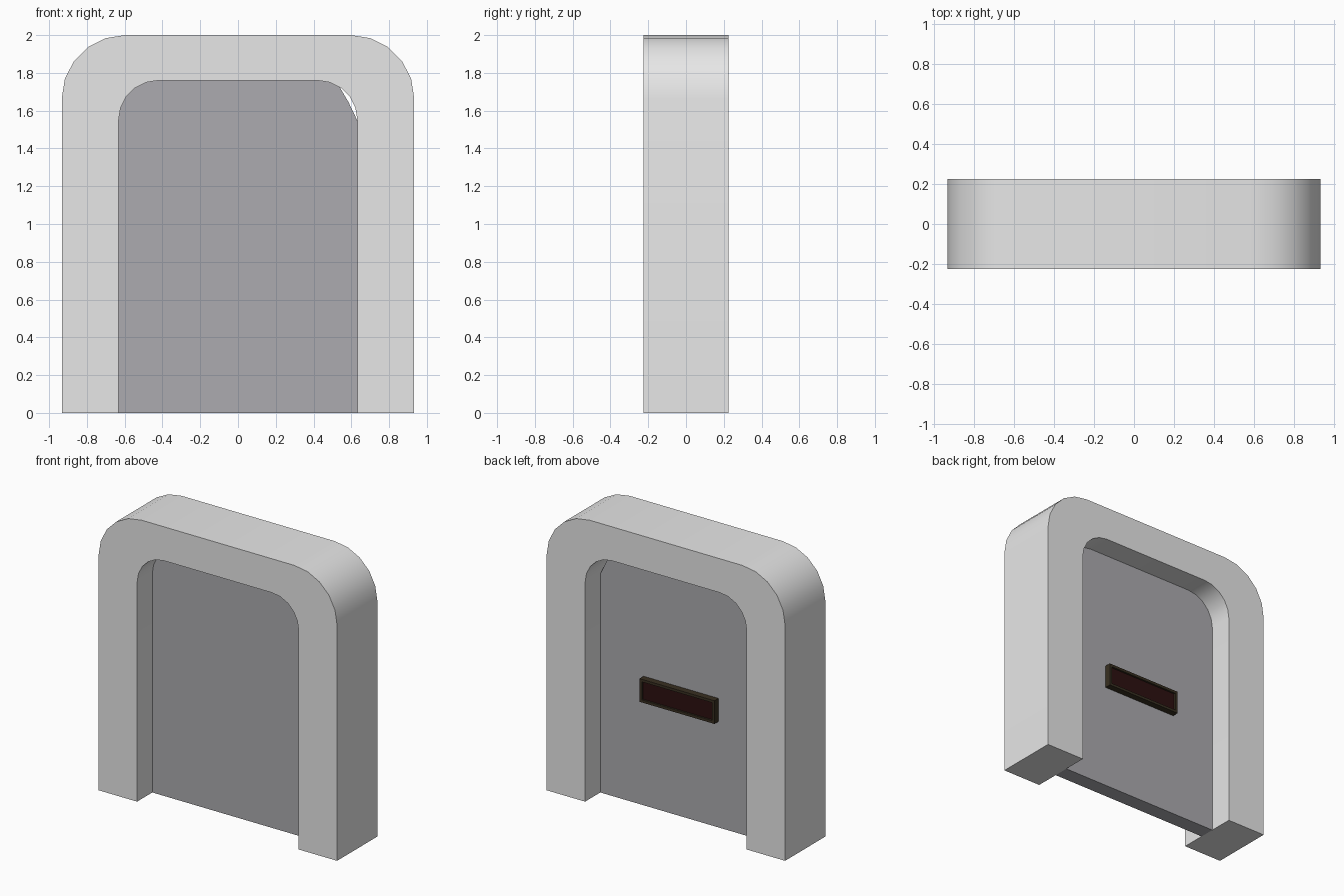
import bpy, bmesh, math

if "Cube" in bpy.data.objects:
    bpy.data.objects.remove(bpy.data.objects["Cube"])


def material(name, rgb):
    m = bpy.data.materials.new(name)
    m.diffuse_color = (*rgb, 1)
    m.use_nodes = True
    m.node_tree.nodes["Principled BSDF"].inputs["Base Color"].default_value = m.diffuse_color
    return m


stone = material("light grey", (0.8, 0.8, 0.8))
slab = material("slate grey", (0.412, 0.407, 0.432))
trim = material("dark brown", (0.040, 0.029, 0.015))
glass = material("dark red", (0.025, 0.005, 0.005))


def arc(cx, cz, r, a0, a1, n=5):
    pts = []
    for i in range(n + 1):
        a = math.radians(a0 + (a1 - a0) * i / n)
        pts.append((cx + r * math.cos(a), cz + r * math.sin(a)))
    return pts


def arch(half_w, top, r):
    # right foot, round corners, left foot
    return ([(half_w, 0)] + arc(half_w - r, top - r, r, 0, 90)
            + arc(-half_w + r, top - r, r, 90, 180) + [(-half_w, 0)])


def finish(name, bm, mats):
    bmesh.ops.recalc_face_normals(bm, faces=bm.faces)
    me = bpy.data.meshes.new(name)
    bm.to_mesh(me)
    bm.free()
    for m in mats:
        me.materials.append(m)
    ob = bpy.data.objects.new(name, me)
    bpy.context.collection.objects.link(ob)
    bpy.ops.object.select_all(action='DESELECT')
    ob.select_set(True)
    bpy.context.view_layer.objects.active = ob
    bpy.ops.object.shade_smooth_by_angle(angle=math.radians(30))
    return ob


def prism(name, pts, y0, y1, mat):
    bm = bmesh.new()
    face = bm.faces.new([bm.verts.new((x, y0, z)) for x, z in pts])
    ext = bmesh.ops.extrude_face_region(bm, geom=[face], use_keep_orig=True)
    verts = [v for v in ext["geom"] if isinstance(v, bmesh.types.BMVert)]
    bmesh.ops.translate(bm, verts=verts, vec=(0, y1 - y0, 0))
    return finish(name, bm, [mat])


# door surround
outer = arch(0.933, 2.0, 0.335)
inner = arch(0.632, 1.76, 0.21)
prism("door_frame", outer + inner[::-1], -0.225, 0.225, stone)

# door slab, its right shoulder cut a little short of the frame
door = list(inner)
door[1:4] = [(0.632, 1.547), (0.585, 1.645)]
door[3] = (0.54, 1.722)
prism("door_panel", door, -0.055, 0.055, slab)

# slot plate on the back, with a recessed dark centre
bm = bmesh.new()
bmesh.ops.create_cube(bm, size=1)
for v in bm.verts:
    v.co = (v.co.x * 0.586, 0.0775 + v.co.y * 0.045, 0.831 + v.co.z * 0.164)
bm.normal_update()
back = max(bm.faces, key=lambda f: f.normal.y)
bmesh.ops.inset_region(bm, faces=[back], thickness=0.026)
bmesh.ops.inset_region(bm, faces=[back], thickness=0.0005, depth=-0.012)
back.material_index = 1
finish("slot_plate", bm, [trim, glass])
